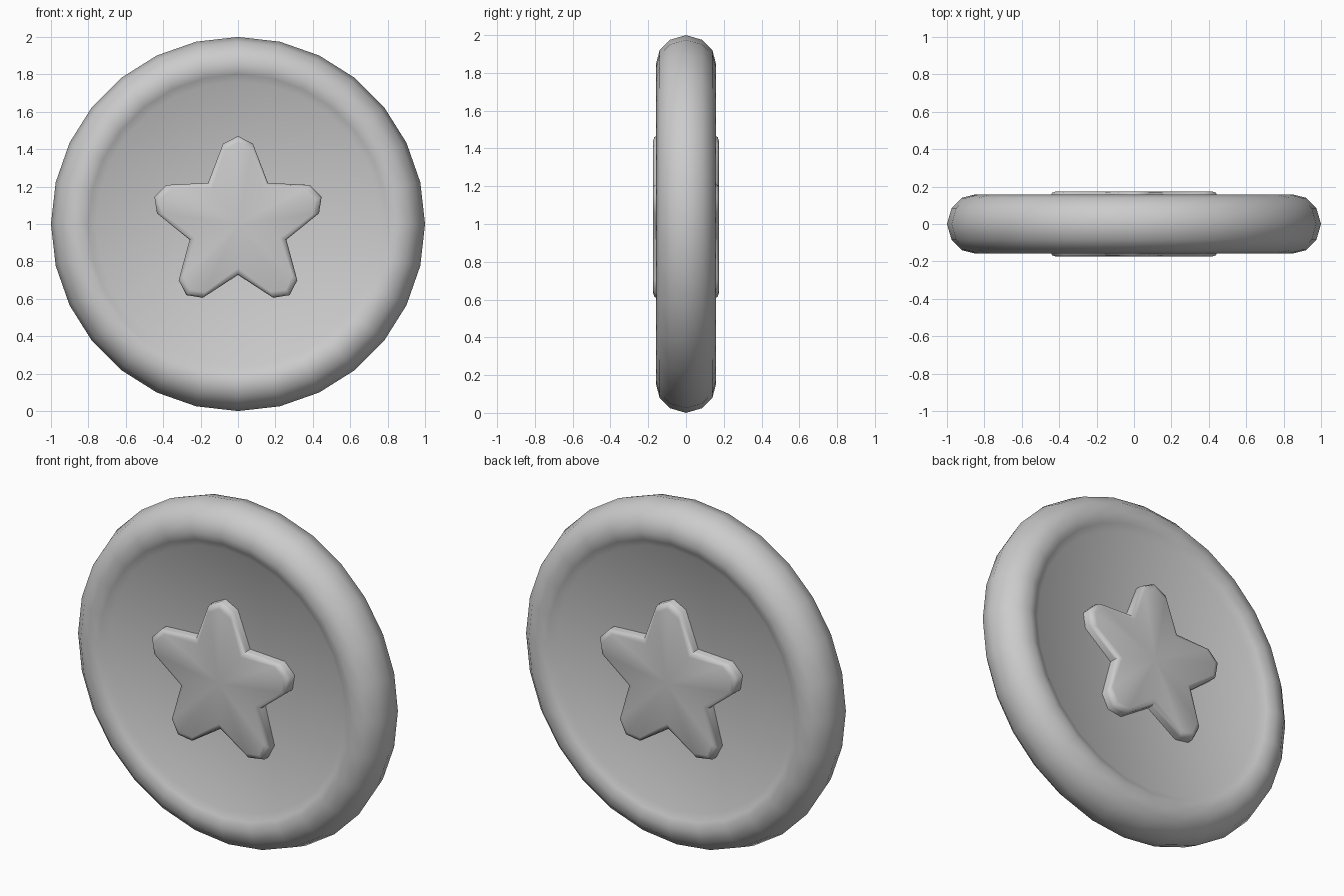
import bpy, bmesh, math

if "Cube" in bpy.data.objects:
    bpy.data.objects.remove(bpy.data.objects["Cube"])

SIDES = 28
grey = bpy.data.materials.new("plain grey")
grey.diffuse_color = (0.6, 0.6, 0.6, 1)
grey.use_nodes = True
grey.node_tree.nodes["Principled BSDF"].inputs["Base Color"].default_value = grey.diffuse_color


def finish(name, bm):
    """Turn a bmesh into a smooth-shaded object standing at z = 1."""
    bmesh.ops.recalc_face_normals(bm, faces=bm.faces)
    for f in bm.faces:
        f.smooth = True
    me = bpy.data.meshes.new(name)
    bm.to_mesh(me)
    bm.free()
    me.materials.append(grey)
    ob = bpy.data.objects.new(name, me)
    ob.location.z = 1
    bpy.context.collection.objects.link(ob)
    return ob


def loft(bm, rings):
    """Bridge rings of (x, y, z) points and cap both ends."""
    vs = [[bm.verts.new(p) for p in r] for r in rings]
    n = len(vs[0])
    for a, b in zip(vs, vs[1:]):
        for i in range(n):
            j = (i + 1) % n
            bm.faces.new((a[i], a[j], b[j], b[i]))
    for end in (vs[0], vs[-1]):
        c = bm.verts.new((0, end[0].co.y, 0))
        for i in range(n):
            bm.faces.new((end[i], end[(i + 1) % n], c))


# Coin disc: rounded rim with a recessed dish on both faces (radius, depth)
half = [(0.76, 0.115), (0.80, 0.14), (0.85, 0.158), (0.92, 0.14), (0.975, 0.085)]
profile = [(r, -y) for r, y in half] + [(1.0, 0.0)] + half[::-1]
bm = bmesh.new()
loft(bm, [[(r * math.sin(2 * math.pi * i / SIDES), y, r * math.cos(2 * math.pi * i / SIDES))
           for i in range(SIDES)] for r, y in profile])
finish("coin_disc", bm)

# Star emblem: blunt-tipped, running through the disc with bevelled edges
def star(inset, y):
    pts = []
    for k in range(5):
        for deg, r in ((-10.5, 0.437), (0, 0.47), (10.5, 0.437), (36, 0.272)):
            a = math.radians(72 * k + deg)
            s = r - inset
            pts.append((s * math.sin(a), y, s * math.cos(a)))
    return pts


bm = bmesh.new()
loft(bm, [star(0.035, -0.175), star(0.01, -0.168), star(0, -0.15),
          star(0, 0.15), star(0.01, 0.168), star(0.035, 0.175)])
ob = finish("star_emblem", bm)
bpy.context.view_layer.objects.active = ob
ob.select_set(True)
bpy.ops.object.shade_smooth_by_angle(angle=math.radians(50))
